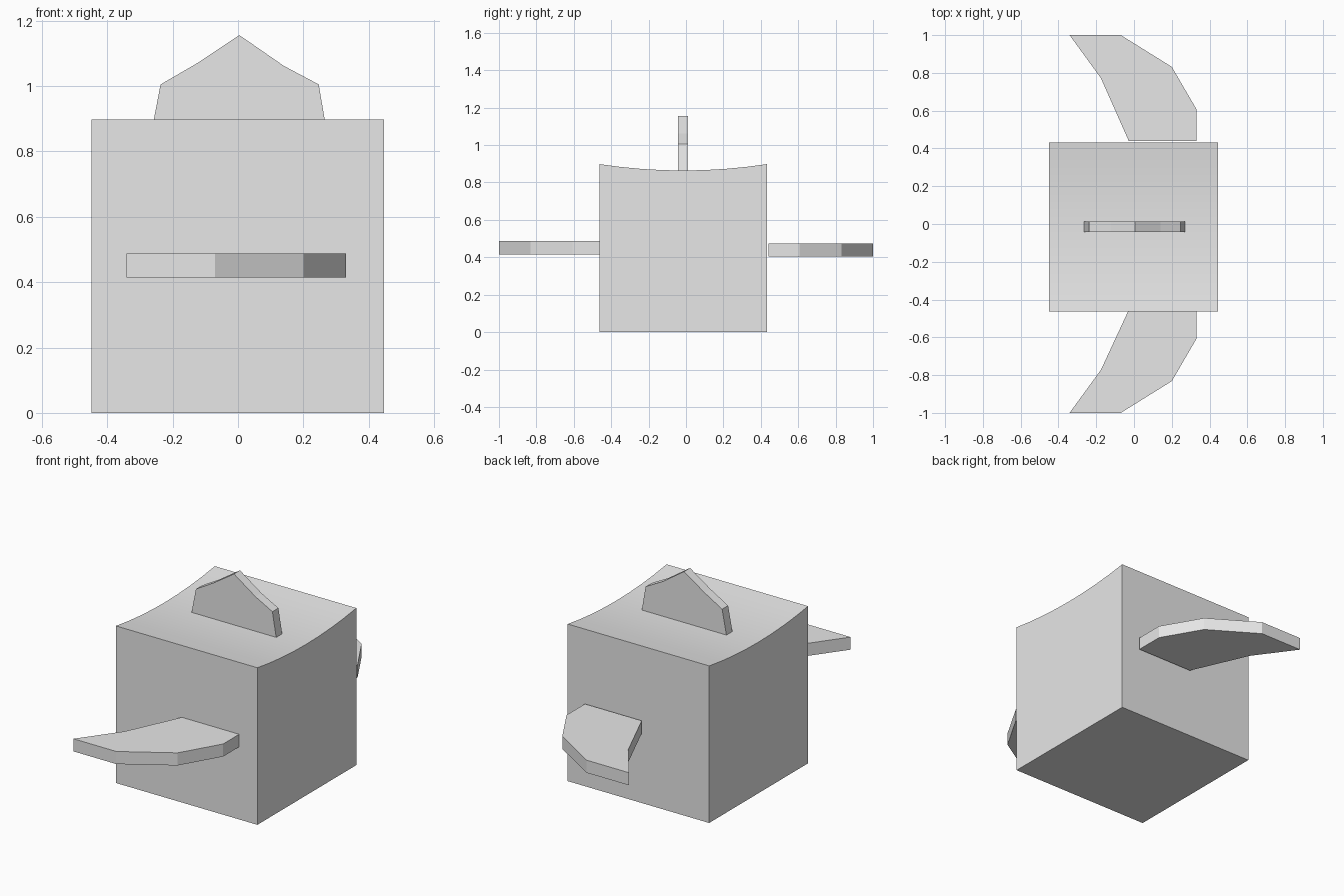
import bpy
import bmesh
from mathutils import Vector

cube = bpy.data.objects.get("Cube")
if cube:
    bpy.data.objects.remove(cube, do_unlink=True)

grey = bpy.data.materials.new("light_grey")
grey.use_nodes = True
grey.diffuse_color = (0.8, 0.8, 0.8, 1)
grey.node_tree.nodes["Principled BSDF"].inputs["Base Color"].default_value = (0.8, 0.8, 0.8, 1)


def extrude_profile(name, points, offset):
    """Fill a flat outline and extrude it into a solid slab."""
    bm = bmesh.new()
    face = bm.faces.new([bm.verts.new(p) for p in points])
    result = bmesh.ops.extrude_face_region(bm, geom=[face], use_keep_orig=True)
    moved = [v for v in result["geom"] if isinstance(v, bmesh.types.BMVert)]
    bmesh.ops.translate(bm, verts=moved, vec=Vector(offset))
    bmesh.ops.recalc_face_normals(bm, faces=bm.faces)
    mesh = bpy.data.meshes.new(name)
    bm.to_mesh(mesh)
    bm.free()
    mesh.materials.append(grey)
    obj = bpy.data.objects.new(name, mesh)
    bpy.context.collection.objects.link(obj)
    return obj


# Body: a cube whose top sags along y
front, back, steps = -0.462, 0.432, 8
middle, half = (front + back) / 2, (back - front) / 2
outline = [(-0.449, front, 0), (-0.449, back, 0)]
for i in range(steps + 1):
    t = 1 - 2 * i / steps
    outline.append((-0.449, middle + half * t, 0.864 + 0.034 * t * t))
body = extrude_profile("body", outline, (0.895, 0, 0))
bpy.ops.object.select_all(action="DESELECT")
body.select_set(True)
bpy.context.view_layer.objects.active = body
bpy.ops.object.shade_smooth_by_angle(angle=0.5)

# Top fin: a thin pointed plate standing on the sagging top
crest = [(-0.264, 0.864), (-0.237, 1.005), (-0.125, 1.07), (0.004, 1.156),
         (0.14, 1.062), (0.247, 1.005), (0.271, 0.864)]
extrude_profile("top_fin", [(x, -0.042, z) for x, z in crest], (0, 0.054, 0))

# Side fins: curved blades on the front and back, swept towards -x
blade = [(-0.028, 0.44), (-0.175, 0.772), (-0.341, 1), (-0.07, 1),
         (0.2, 0.832), (0.331, 0.607), (0.331, 0.44)]
for name, side, base, root in (("front_fin", -1, 0.415, 0.455), ("back_fin", 1, 0.403, 0.43)):
    points = [(x, side * max(y, root), base) for x, y in blade]
    extrude_profile(name, points, (0, 0, 0.072))
